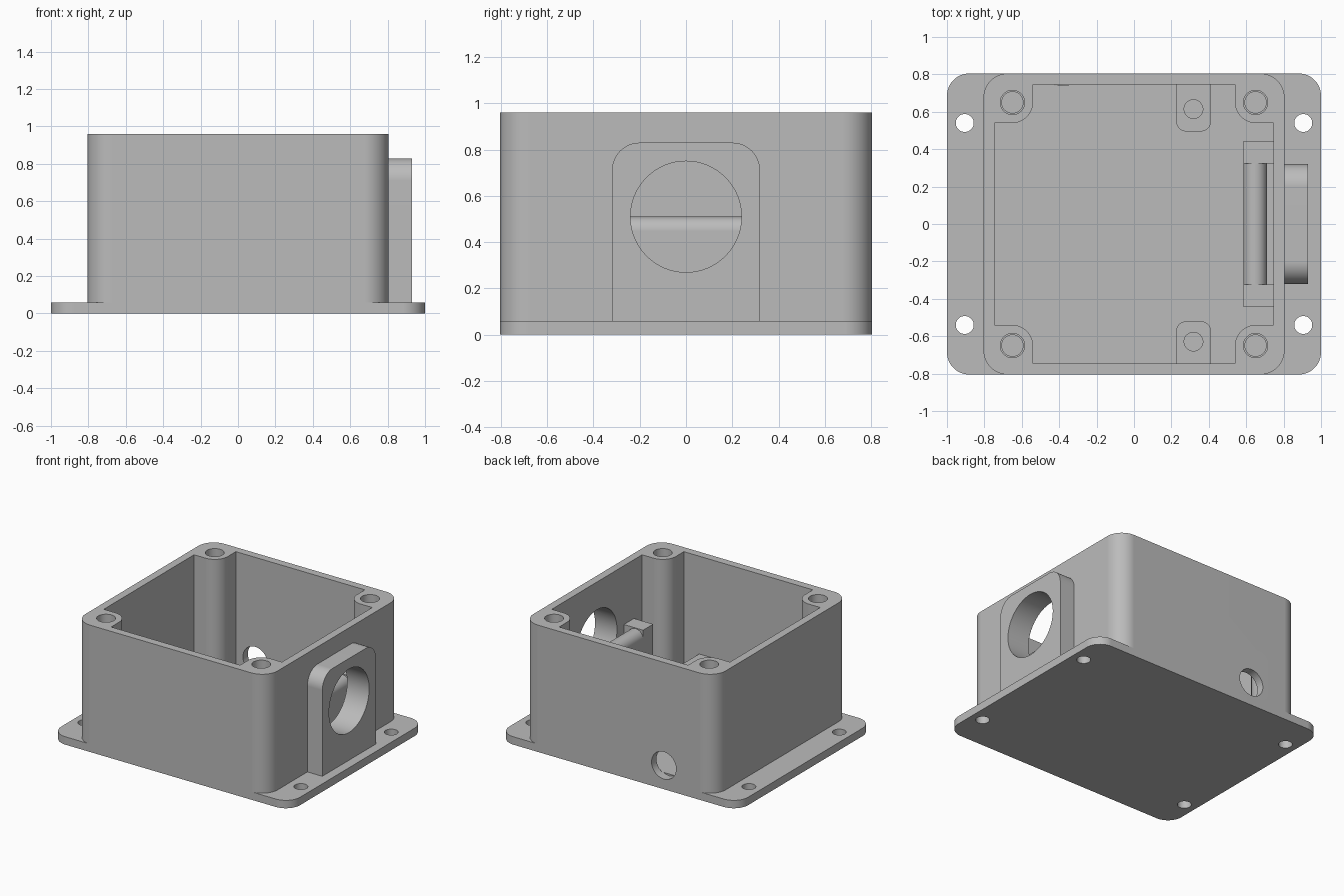
import bpy
import bmesh
from math import cos, sin, pi, radians

if "Cube" in bpy.data.objects:
    bpy.data.objects.remove(bpy.data.objects["Cube"])

GREY = (0.5, 0.5, 0.5, 1)
grey = bpy.data.materials.new("plain_grey")
grey.use_nodes = True
grey.diffuse_color = GREY
grey.node_tree.nodes["Principled BSDF"].inputs["Base Color"].default_value = GREY


def arc(cx, cy, r, a0, a1, n=16):
    return [(cx + r * cos(radians(a0 + (a1 - a0) * i / n)),
             cy + r * sin(radians(a0 + (a1 - a0) * i / n))) for i in range(n + 1)]


def circle(cx, cy, r):
    return arc(cx, cy, r, 0, 360, 64)[:-1]


def rounded(x0, x1, y0, y1, radii):
    """Rectangle outline; radii run counter-clockwise from the (x1, y1) corner."""
    pts = []
    corners = [(x1, y1, -1, -1), (x0, y1, 1, -1), (x0, y0, 1, 1), (x1, y0, -1, 1)]
    for k, ((x, y, dx, dy), r) in enumerate(zip(corners, radii)):
        if r:
            pts += arc(x + dx * r, y + dy * r, r, 90 * k, 90 * k + 90)
        else:
            pts.append((x, y))
    return pts


def prism(name, pts, h0, h1, axis="z"):
    """Extrude an outline; it lies in (x,y), (y,z) or (z,x) for axis z, x or y."""
    place = {"z": lambda a, b, h: (a, b, h),
             "x": lambda a, b, h: (h, a, b),
             "y": lambda a, b, h: (b, h, a)}[axis]
    bm = bmesh.new()
    low = [bm.verts.new(place(a, b, h0)) for a, b in pts]
    high = [bm.verts.new(place(a, b, h1)) for a, b in pts]
    bm.faces.new(low[::-1])
    bm.faces.new(high)
    for i in range(len(pts)):
        j = (i + 1) % len(pts)
        bm.faces.new((low[i], low[j], high[j], high[i]))
    bmesh.ops.recalc_face_normals(bm, faces=bm.faces[:])
    mesh = bpy.data.meshes.new(name)
    bm.to_mesh(mesh)
    bm.free()
    mesh.materials.append(grey)
    obj = bpy.data.objects.new(name, mesh)
    bpy.context.collection.objects.link(obj)
    return obj


def activate(obj):
    bpy.ops.object.select_all(action="DESELECT")
    obj.select_set(True)
    bpy.context.view_layer.objects.active = obj


def cut(obj, *shape):
    cutter = prism("cutter", *shape)
    cutter.hide_render = True
    mod = obj.modifiers.new("cut", "BOOLEAN")
    mod.operation = "DIFFERENCE"
    mod.solver = "EXACT"
    mod.object = cutter
    activate(obj)
    bpy.ops.object.modifier_apply(modifier=mod.name)
    bpy.data.objects.remove(cutter)


SIGNS = [(sx, sy) for sx in (-1, 1) for sy in (-1, 1)]
BASE, FLOOR, TOP = 0.06, 0.09, 0.96
HALF, INNER, POST, POST_R = 0.805, 0.746, 0.65, 0.11
parts = []

# Mounting flange with four through holes
flange = prism("mounting_flange", rounded(-1, 1, -HALF, HALF, [0.12] * 4), 0, BASE)
for sx, sy in SIGNS:
    cut(flange, circle(sx * 0.905, sy * 0.54, 0.048), -0.1, 0.2)
parts.append(flange)

# Box body, hollowed so that round screw posts stay in the corners
body = prism("box_body", rounded(-HALF, HALF, -HALF, HALF, [0.13] * 4), BASE, TOP)
corner = ([(INNER, POST - POST_R)] + arc(POST, POST, POST_R, 270, 180)
          + [(POST - POST_R, INNER)])
cavity = []
for k in range(4):
    c, s = round(cos(k * pi / 2)), round(sin(k * pi / 2))
    cavity += [(c * x - s * y, s * x + c * y) for x, y in corner]
cut(body, cavity, FLOOR, 1.2)

# Stepped screw holes in the posts
for sx, sy in SIGNS:
    cut(body, circle(sx * POST, sy * POST, 0.065), 0.8, 1.1)
    cut(body, circle(sx * POST, sy * POST, 0.057), 0.5, 0.9)

# Small side port in the back wall, large cable opening on the left wall
cut(body, circle(0.18, -0.378, 0.103), 0.74, 0.9, "y")
opening = (circle(0, 0.51, 0.24), 0.7, 1.1, "x")
cut(body, *opening)
parts.append(body)

# Raised collar around the cable opening
collar = prism("cable_collar", rounded(-0.32, 0.32, BASE, 0.83, [0.12, 0.12, 0, 0]),
               0.79, 0.93, "x")
cut(collar, *opening)
parts.append(collar)

# Cable rest: round-topped bar held between two blocks
parts.append(prism("cable_rest_bar",
                   rounded(0.08, 0.51, 0.585, 0.71, [0.0624, 0, 0, 0.0624]),
                   -0.33, 0.33, "y"))
for side, y0, y1 in (("back", 0.323, 0.443), ("front", -0.443, -0.323)):
    parts.append(prism("cable_rest_block_" + side,
                       rounded(0.585, 0.77, y0, y1, [0] * 4), 0.08, 0.515))

# Low standoffs with screw holes against the front and back walls
for side, y0, y1, radii, hole_y in (
        ("back", 0.495, 0.77, [0, 0, 0.055, 0.055], 0.614),
        ("front", -0.77, -0.52, [0.055, 0.055, 0, 0], -0.629)):
    pad = prism("standoff_" + side, rounded(0.225, 0.412, y0, y1, radii), 0.08, 0.22)
    cut(pad, circle(0.318, hole_y, 0.05), 0.1, 0.4)
    parts.append(pad)

# Smooth curved walls, keep hard edges crisp
for obj in parts:
    activate(obj)
    bpy.ops.object.shade_smooth_by_angle(angle=radians(30))
    weighted = obj.modifiers.new("weighted_normals", "WEIGHTED_NORMAL")
    weighted.keep_sharp = True
